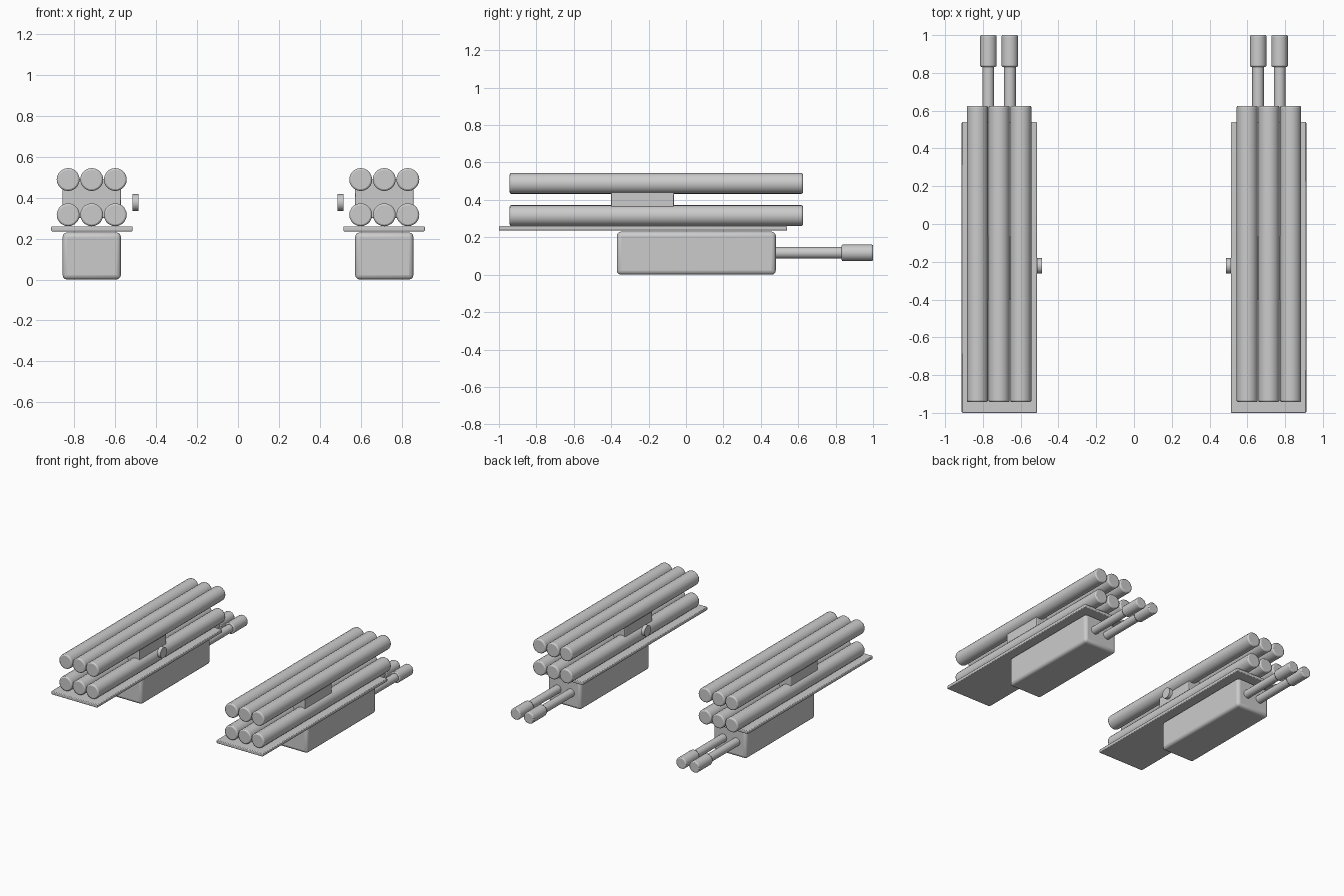
import bpy, math

if "Cube" in bpy.data.objects:
    bpy.data.objects.remove(bpy.data.objects["Cube"])

def finish(ob, name, bevel, segments):
    ob.name = name
    bpy.ops.object.transform_apply(location=False, rotation=True, scale=True)
    if bevel:
        m = ob.modifiers.new("bevel", 'BEVEL')
        m.width = bevel
        m.segments = segments
        m.limit_method = 'ANGLE'
        m.angle_limit = math.radians(40)
    bpy.ops.object.shade_smooth_by_angle(angle=math.radians(35))
    return ob

def box(name, x, y, z, bevel, segments=3):
    """Box from (min, max) pairs."""
    bpy.ops.mesh.primitive_cube_add(size=1, location=[(a + b) / 2 for a, b in (x, y, z)])
    ob = bpy.context.object
    ob.scale = [b - a for a, b in (x, y, z)]
    return finish(ob, name, bevel, segments)

def rod(name, axis, r, start, end, a, b, bevel, sides=20):
    """Cylinder along y (a = x, b = z) or along x (a = y, b = z)."""
    mid = (start + end) / 2
    loc = (a, mid, b) if axis == 'Y' else (mid, a, b)
    rot = (math.pi / 2, 0, 0) if axis == 'Y' else (0, math.pi / 2, 0)
    bpy.ops.mesh.primitive_cylinder_add(vertices=sides, radius=r, depth=end - start,
                                        location=loc, rotation=rot)
    return finish(bpy.context.object, name, bevel, 2)

def span(s, a, b):
    return tuple(sorted((s * a, s * b)))

CX = 0.714  # pod centre distance from the middle
for s, side in ((-1, "left"), (1, "right")):
    # lower housing, deck plate and spacer block
    box(f"{side}_housing", span(s, CX - 0.142, CX + 0.142), (-0.37, 0.48), (0, 0.23), 0.022)
    box(f"{side}_deck_plate", span(s, 0.514, 0.912), (-1, 0.54), (0.235, 0.26), 0.005, 2)
    box(f"{side}_spacer_block", span(s, CX - 0.142, CX + 0.142), (-0.40, -0.065), (0.30, 0.49), 0.005, 2)
    # two rows of three launch tubes
    for row, z in (("lower", 0.316), ("upper", 0.488)):
        for i in (-1, 0, 1):
            rod(f"{side}_{row}_tube_{i + 2}", 'Y', 0.056, -0.943, 0.626, s * (CX + i * 0.115), z, 0.009)
    # twin barrels with thicker muzzles
    for i in (-1, 1):
        x = s * (CX + i * 0.057)
        rod(f"{side}_barrel", 'Y', 0.031, 0.45, 0.84, x, 0.117, 0)
        rod(f"{side}_muzzle", 'Y', 0.044, 0.832, 1.0, x, 0.117, 0.007)
    # pivot disc on the inner side
    a, b = span(s, 0.486, 0.514)
    rod(f"{side}_pivot_disc", 'X', 0.041, a, b, -0.222, 0.376, 0)
